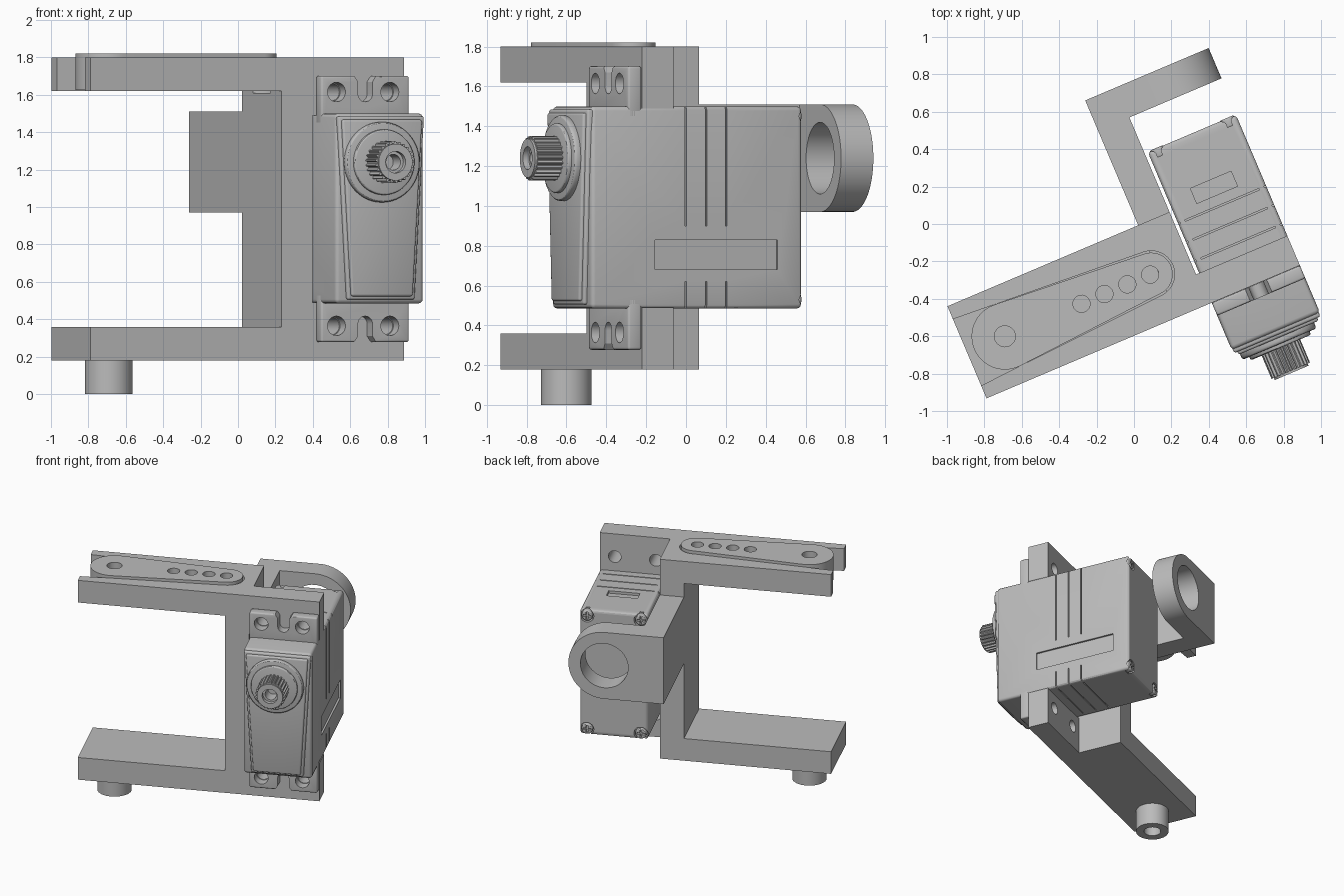
import bpy, bmesh
from math import cos, sin, pi, radians
from mathutils import Matrix, Vector

if "Cube" in bpy.data.objects:
    bpy.data.objects.remove(bpy.data.objects["Cube"])

grey = bpy.data.materials.new("neutral grey")
grey.use_nodes = True
grey.diffuse_color = (0.5, 0.5, 0.5, 1)
grey.node_tree.nodes["Principled BSDF"].inputs["Base Color"].default_value = (0.5, 0.5, 0.5, 1)
parts = []


def prism(name, pts, axis, a, b, bevel=0, part=True):
    """Extrude an outline: (x, y) along z, (x, z) along y or (y, z) along x."""
    def place(p, h):
        return {"z": (p[0], p[1], h), "y": (p[0], h, p[1]), "x": (h, p[0], p[1])}[axis]
    bm = bmesh.new()
    face = bm.faces.new([bm.verts.new(place(p, a)) for p in pts])
    ext = bmesh.ops.extrude_face_region(bm, geom=[face])["geom"]
    move = Vector(place((0, 0), b - a))
    bmesh.ops.translate(bm, vec=move, verts=[g for g in ext if isinstance(g, bmesh.types.BMVert)])
    bmesh.ops.recalc_face_normals(bm, faces=bm.faces)
    me = bpy.data.meshes.new(name)
    bm.to_mesh(me)
    bm.free()
    me.materials.append(grey)
    ob = bpy.data.objects.new(name, me)
    bpy.context.collection.objects.link(ob)
    if bevel:
        mod = ob.modifiers.new("bevel", "BEVEL")
        mod.width, mod.segments, mod.limit_method = bevel, 3, "ANGLE"
        mod.angle_limit = radians(40)
        bake(ob)
    if part:
        parts.append(ob)
    return ob


def bake(ob):
    dg = bpy.context.evaluated_depsgraph_get()
    me = bpy.data.meshes.new_from_object(ob.evaluated_get(dg))
    ob.modifiers.clear()
    ob.data = me


def cut(ob, pts, axis, a, b):
    tool = prism("cutter", pts, axis, a, b, part=False)
    tool.hide_render = True
    mod = ob.modifiers.new("cut", "BOOLEAN")
    mod.operation, mod.solver, mod.object = "DIFFERENCE", "EXACT", tool
    bake(ob)
    bpy.data.objects.remove(tool)


def rect(x0, x1, y0, y1):
    return [(x0, y0), (x1, y0), (x1, y1), (x0, y1)]


def arc(cx, cy, r, start=0, end=360, n=40):
    full = end - start == 360
    steps = n if full else n + 1
    return [(cx + r * cos(radians(start + (end - start) * i / n)),
             cy + r * sin(radians(start + (end - start) * i / n))) for i in range(steps)]


# Bracket: C-shaped frame with a tapered slot in the upper arm
MID = 0.99
PIVOT, ARM_Y = -0.87, -0.283
IN, OUT, LEFT, RIGHT = 0.018, 0.2, -1.09, 0.73
frame = prism("bracket_frame", [(LEFT, 0.18), (OUT, 0.18), (OUT, 1.8), (LEFT, 1.8), (LEFT, 1.62),
                                (IN, 1.62), (IN, 0.36), (LEFT, 0.36)], "y", -0.55, -0.015)
slot = [(LEFT - 0.05, ARM_Y - 0.196)] + arc(-0.02, ARM_Y, 0.125, -87, 87, 24) + [(LEFT - 0.05, ARM_Y + 0.196)]
cut(frame, slot, "z", 1.61, 1.9)

# Pivot pin with a bore under the lower arm
pin = prism("pivot_pin", arc(PIVOT, ARM_Y, 0.127), "z", 0, 0.181)
cut(pin, arc(PIVOT, ARM_Y, 0.065), "z", -0.1, 0.15)

# Horn lying in the slot
horn = prism("horn", arc(-0.02, ARM_Y, 0.115, -86, 86, 24) + arc(PIVOT, ARM_Y, 0.178, 86, 274, 30),
             "z", 1.625, 1.82)
cut(horn, arc(PIVOT, ARM_Y, 0.056), "z", 1.5, 1.9)
for i in range(4):
    cut(horn, arc(-0.425 + 0.133 * i, ARM_Y, 0.046, n=24), "z", 1.5, 1.9)

# Mounting tabs above and below the motor, with screw holes
HOLES = (0.307, 0.617)
for side, name in ((1, "upper"), (-1, "lower")):
    tab = prism(name + "_mount_tab", rect(OUT, RIGHT, MID + side * 0.5, MID + side * 0.81), "y", -0.55, -0.378)
    for x in HOLES:
        cut(tab, arc(x, MID + side * 0.625, 0.048, n=24), "y", -0.7, -0.2)

# Rear hook: arm and round-ended bearing plate
AXIS_X, AXIS_Z = 0.465, 1.24
prism("hook_arm", rect(IN, OUT, 0.97, 1.51), "y", -0.015, 0.71)
ring = prism("bearing_plate", [(OUT, 0.97)] + arc(AXIS_X, AXIS_Z, 0.27, -90, 90) + [(OUT, 1.51)],
             "y", 0.534, 0.71)
cut(ring, arc(AXIS_X, AXIS_Z, 0.18), "y", 0.4, 0.9)

# Motor case with grooves, label recess and rear screw pockets
MX = 0.474
X0, X1, Z0, Z1 = 0.218, RIGHT, 0.485, 1.5
case = prism("motor_case", rect(X0, X1, Z0, Z1), "y", -0.825, 0.325, bevel=0.022)
for y in (-0.31, -0.2, -0.09):
    a, b = y - 0.004, y + 0.004
    for x in (X0, X1):
        cut(case, rect(x - 0.012, x + 0.012, 0.4, 0.62), "y", a, b)
        cut(case, rect(x - 0.012, x + 0.012, 0.9, 1.6), "y", a, b)
    for z in (Z0, Z1):
        cut(case, rect(X0 + 0.04, X1 - 0.04, z - 0.01, z + 0.01), "y", a, b)
cut(case, rect(-0.48, 0.19, 0.68, 0.83), "x", X1 - 0.015, X1 + 0.1)
cut(case, rect(0.352, 0.588, -0.03, 0.057), "z", Z1 - 0.02, Z1 + 0.1)
for sx in (-1, 1):
    for sz in (-1, 1):
        x, z = MX + sx * 0.203, MID + sz * 0.46
        cut(case, arc(x, z, 0.052, n=24), "y", 0.28, 0.4)
        # Rear screws with crossed slots
        screw = prism("rear_screw", arc(x, z, 0.042, n=24), "y", 0.275, 0.328, bevel=0.01)
        cut(screw, rect(x - 0.03, x + 0.03, z - 0.007, z + 0.007), "y", 0.305, 0.4)
        cut(screw, rect(x - 0.007, x + 0.007, z - 0.03, z + 0.03), "y", 0.305, 0.4)

# Motor mounting ears with holes and an open slot
for side, name in ((1, "upper"), (-1, "lower")):
    ear = prism(name + "_motor_ear", rect(X0, X1, MID + side * 0.45, MID + side * 0.712), "y", -0.625, -0.551,
                bevel=0.012)
    hz = MID + side * 0.625
    for x in HOLES:
        cut(ear, arc(x, hz, 0.052, n=24), "y", -0.8, -0.4)
    notch = [(MX - 0.075, MID + side * 0.73), (MX - 0.042, MID + side * 0.68)]
    notch += [(x, MID + side * (0.615 + dz)) for x, dz in arc(MX, 0, 0.042, 180, 360, 12)]
    notch += [(MX + 0.042, MID + side * 0.68), (MX + 0.075, MID + side * 0.73)]
    cut(ear, notch, "y", -0.8, -0.4)

# Tapered front cover in two layers
def cover(name, inset, a, b):
    prism(name, [(X0 + 0.06 + inset, Z0 + 0.02 + inset), (X1 - 0.06 - inset, Z0 + 0.02 + inset),
                 (X1 - 0.005 - inset, Z1 - 0.015 - inset), (X0 + 0.005 + inset, Z1 - 0.015 - inset)],
          "y", a, b, bevel=0.012)


cover("cover_base", 0, -0.845, -0.8)
cover("cover_face", 0.018, -0.862, -0.81)

# Boss, toothed output shaft and its threaded bore
prism("boss_base", arc(AXIS_X, AXIS_Z, 0.215, n=48), "y", -0.895, -0.85, bevel=0.014)
prism("boss_step", arc(AXIS_X, AXIS_Z, 0.175, n=48), "y", -0.915, -0.85, bevel=0.01)
TEETH = 25
teeth = []
for i in range(TEETH):
    for k, r in enumerate((0.112, 0.112, 0.1, 0.1)):
        t = 2 * pi * (i + k / 4) / TEETH
        teeth.append((AXIS_X + r * cos(t), AXIS_Z + r * sin(t)))
shaft = prism("output_shaft", teeth, "y", -1.05, -0.88)
cap = prism("shaft_tip", arc(AXIS_X, AXIS_Z, 0.098), "y", -1.062, -1.0)
for ob in (shaft, cap):
    cut(ob, arc(AXIS_X, AXIS_Z, 0.058, n=24), "y", -1.2, -1.03)
    cut(ob, arc(AXIS_X, AXIS_Z, 0.042, n=24), "y", -1.2, -0.93)

# Turn the whole assembly, then shade it
turn = Matrix.Rotation(radians(23), 4, "Z")
for ob in bpy.context.selected_objects:
    ob.select_set(False)
for ob in parts:
    ob.data.transform(turn)
    ob.select_set(True)
bpy.context.view_layer.objects.active = parts[0]
bpy.ops.object.shade_smooth_by_angle(angle=radians(30))
